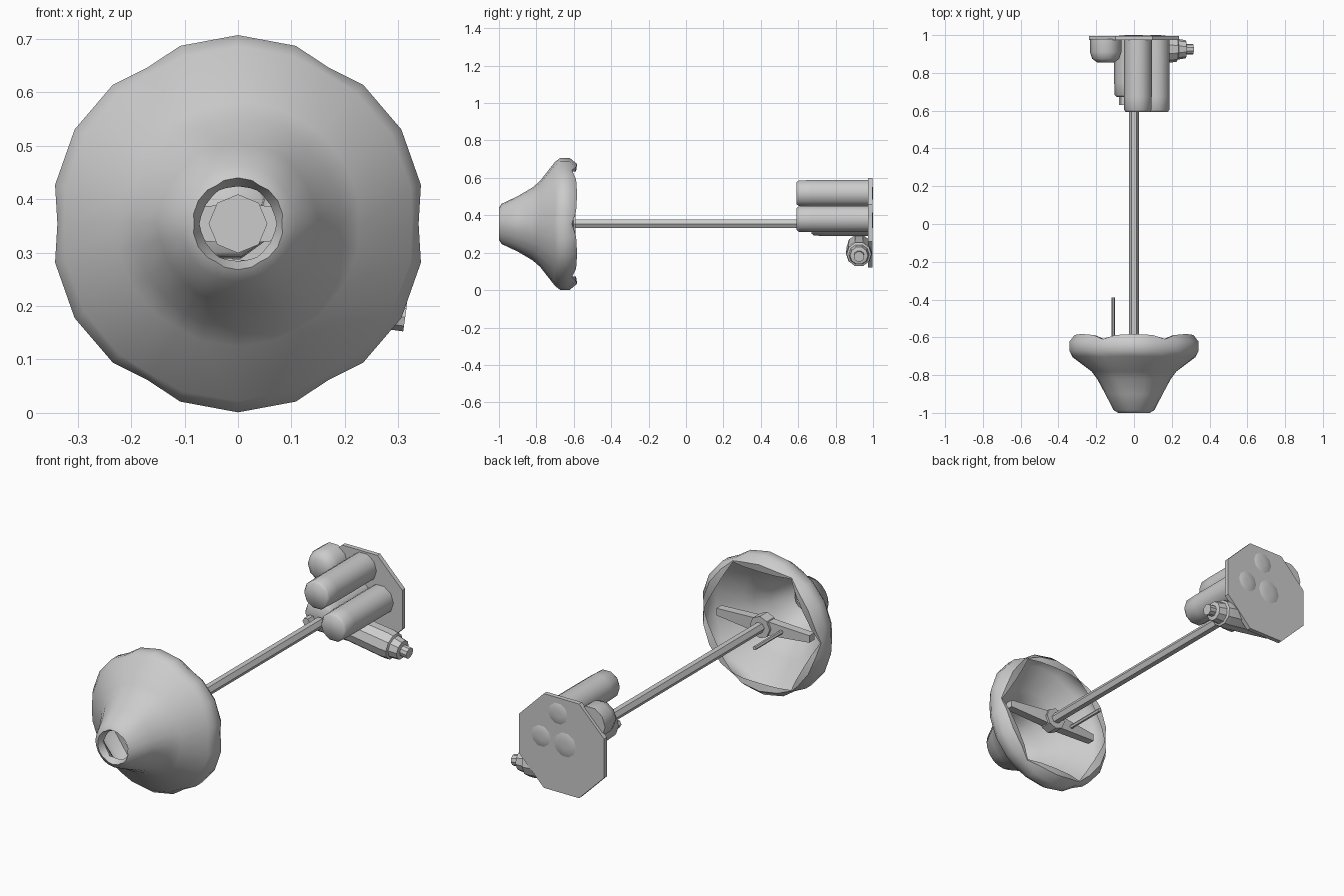
import bpy, bmesh
from math import sin, cos, radians, pi
from mathutils import Matrix, Vector

if "Cube" in bpy.data.objects:
    bpy.data.objects.remove(bpy.data.objects["Cube"])

CZ = 0.354  # height of the main axis


def finish(name, bm, smooth=None):
    bmesh.ops.recalc_face_normals(bm, faces=bm.faces)
    me = bpy.data.meshes.new(name)
    bm.to_mesh(me)
    bm.free()
    ob = bpy.data.objects.new(name, me)
    bpy.context.collection.objects.link(ob)
    if smooth:
        bpy.ops.object.select_all(action='DESELECT')
        bpy.context.view_layer.objects.active = ob
        ob.select_set(True)
        bpy.ops.object.shade_smooth_by_angle(angle=radians(smooth))
    return ob


def loft(bm, rings, caps=True):
    rows = [[bm.verts.new(p) for p in r] for r in rings]
    for a, b in zip(rows, rows[1:]):
        n = len(a)
        for i in range(n):
            bm.faces.new((a[i], a[(i + 1) % n], b[(i + 1) % n], b[i]))
    if caps:
        bm.faces.new(rows[0])
        bm.faces.new(rows[-1])


def turned(name, x, z, profile, sides, start=0.0, smooth=None, axis='Y', y=0.0):
    """Solid turned along Y (x, z fixed) or X (y, z fixed); profile = (along, radius)."""
    bm = bmesh.new()
    rings = []
    for d, r in profile:
        ring = []
        for i in range(sides):
            a = start + 2 * pi * i / sides
            if axis == 'Y':
                ring.append((x + r * cos(a), d, z + r * sin(a)))
            else:
                ring.append((d, y + r * cos(a), z + r * sin(a)))
        rings.append(ring)
    loft(bm, rings)
    return finish(name, bm, smooth)


# bell: six-lobed shell, open at both ends
# each row: y and radius in the valleys, y and radius on the lobes
rows = [(-0.975, 0.072, -0.965, 0.070), (-1.0, 0.082, -1.0, 0.086),
        (-0.985, 0.108, -0.985, 0.108), (-0.90, 0.152, -0.90, 0.148),
        (-0.82, 0.195, -0.82, 0.195), (-0.78, 0.225, -0.78, 0.23),
        (-0.705, 0.325, -0.70, 0.332), (-0.67, 0.338, -0.672, 0.353),
        (-0.63, 0.338, -0.622, 0.353), (-0.61, 0.330, -0.582, 0.320),
        (-0.608, 0.325, -0.588, 0.284)]
steps = [(0, 0.0), (12, 0.8), (30, 1.0), (48, 0.8)]
bm = bmesh.new()
rings = []
for k, (yv, rv, yl, rl) in enumerate(rows):
    ring = []
    for lobe in range(6):
        for deg, w in steps:
            a = radians(lobe * 60 + deg)
            r = rv + (rl - rv) * w
            if k == len(rows) - 1:  # hexagonal mouth
                r = 0.325 * cos(pi / 6) / cos(radians(deg - 30))
            ring.append((r * cos(a), yv + (yl - yv) * w, CZ + r * sin(a)))
    rings.append(ring)
loft(bm, rings, caps=False)
finish("bell", bm, 50)

# shaft, hub and side pin
turned("shaft", 0, CZ, [(-0.62, 0.026), (0.66, 0.026)], 6)
turned("hub", 0, CZ, [(-0.65, 0.055), (-0.59, 0.055)], 8)
turned("side_pin", -0.11, CZ, [(-0.64, 0.01), (-0.39, 0.01)], 6)

# two tapering arms inside the bell
for s, side in ((1, "right"), (-1, "left")):
    bm = bmesh.new()
    rings = []
    for x, h, y0, y1 in ((0.03, 0.035, -0.645, -0.60), (0.26, 0.018, -0.655, -0.615)):
        rings.append([(s * x, y0, CZ - h), (s * x, y1, CZ - h),
                      (s * x, y1, CZ + h), (s * x, y0, CZ + h)])
    loft(bm, rings)
    finish(side + "_arm", bm)

# octagonal end plate
turned("end_plate", 0, 0.36, [(0.973, 0.258), (0.996, 0.258)], 8, start=pi / 8)

# three long tanks in front of the plate, their ends just poking through it
for name, x, z, r, y0 in (("top_tank", 0.02, 0.518, 0.074, 0.592),
                          ("side_tank", 0.115, 0.38, 0.074, 0.592),
                          ("centre_tank", -0.02, 0.37, 0.085, 0.672)):
    turned(name, x, z, [(y0, r * 0.85), (y0 + 0.012, r * 0.97), (y0 + 0.08, r), (0.985, r),
                        (0.997, r * 0.7), (1.0, r * 0.25)], 10, smooth=60)
turned("tank_fitting", -0.06, 0.35, [(0.63, 0.02), (0.70, 0.02)], 6)

# short barrel on the upper left
turned("upper_barrel", -0.15, 0.51, [(0.855, 0.045), (0.875, 0.072), (0.91, 0.083), (0.98, 0.083)],
       10, smooth=60)

# crosswise canister low on the plate, with stepped nozzle
can = turned("lower_canister", 0, 0.205,
             [(-0.10, 0.04), (-0.08, 0.066), (0.19, 0.07), (0.22, 0.066), (0.225, 0.055),
              (0.268, 0.048), (0.272, 0.028), (0.308, 0.028)],
             10, smooth=35, axis='X', y=0.925)
pivot = Vector((0.3, 0.925, 0.205))
can.data.transform(Matrix.Translation(pivot + Vector((0.005, 0, -0.025))) @
                   Matrix.Rotation(radians(8), 4, 'Y') @ Matrix.Translation(-pivot))
